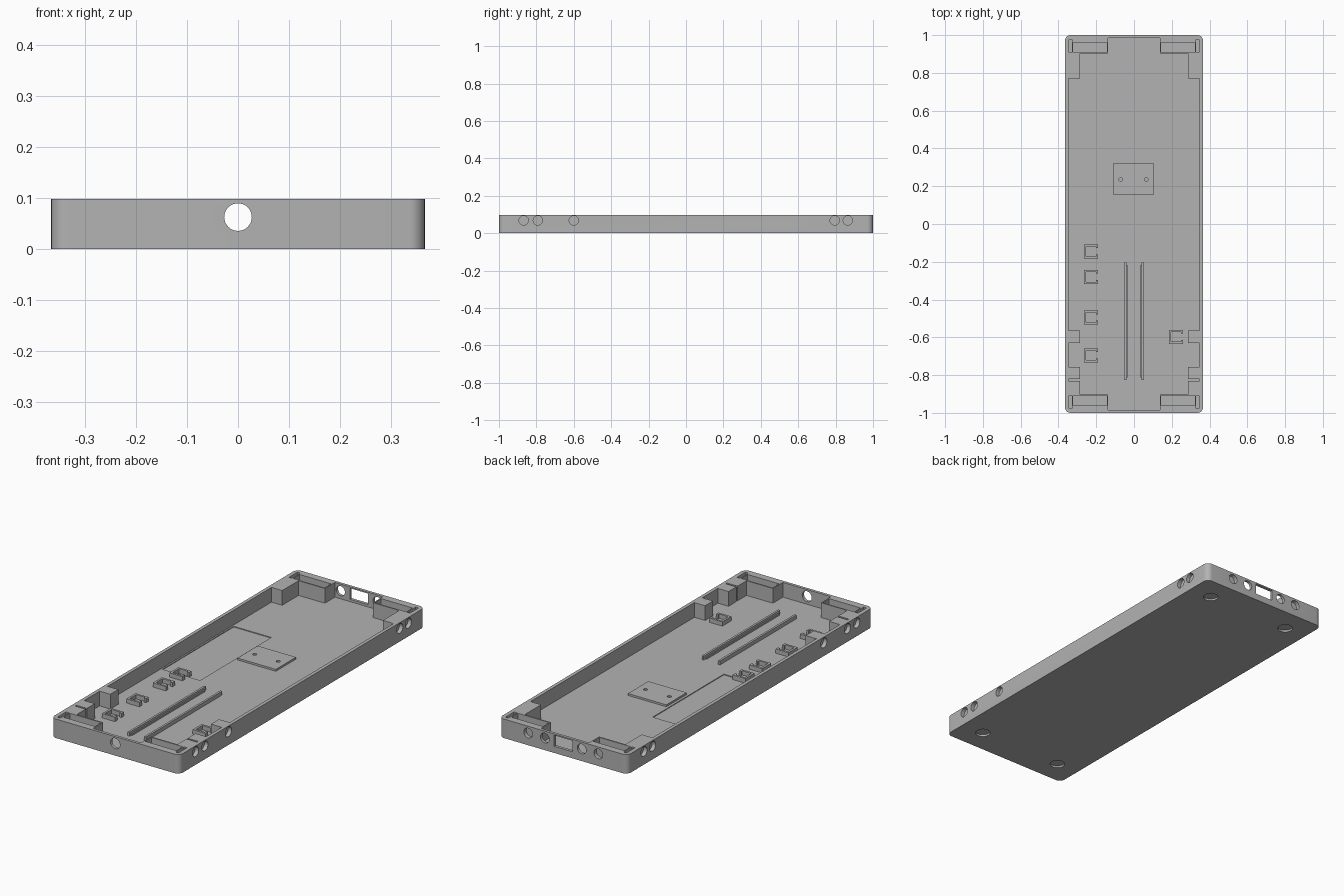
import bpy, bmesh, math
from mathutils import Matrix, Vector

if "Cube" in bpy.data.objects:
    bpy.data.objects.remove(bpy.data.objects["Cube"])

grey = bpy.data.materials.new("mid_grey")
grey.diffuse_color = (0.45, 0.45, 0.45, 1)
grey.use_nodes = True
grey.node_tree.nodes["Principled BSDF"].inputs["Base Color"].default_value = grey.diffuse_color

W, L, H, FLOOR = 0.366, 1.0, 0.098, 0.022   # half width, half length, height, floor top


def finish(bm, name):
    bmesh.ops.recalc_face_normals(bm, faces=bm.faces)
    mesh = bpy.data.meshes.new(name)
    bm.to_mesh(mesh)
    bm.free()
    mesh.materials.append(grey)
    ob = bpy.data.objects.new(name, mesh)
    bpy.context.collection.objects.link(ob)
    return ob


def prism(bm, pts, z0, z1):
    face = bm.faces.new([bm.verts.new((x, y, z0)) for x, y in pts])
    ext = bmesh.ops.extrude_face_region(bm, geom=[face])
    verts = [v for v in ext["geom"] if isinstance(v, bmesh.types.BMVert)]
    bmesh.ops.translate(bm, verts=verts, vec=(0, 0, z1 - z0))


def box(bm, x0, x1, y0, y1, z0, z1):
    prism(bm, [(x0, y0), (x1, y0), (x1, y1), (x0, y1)], z0, z1)


def cylinder(bm, centre, axis, r, depth):
    rot = Vector((0, 0, 1)).rotation_difference(Vector(axis)).to_matrix().to_4x4()
    bmesh.ops.create_cone(bm, cap_ends=True, segments=32, radius1=r, radius2=r,
                          depth=depth, matrix=Matrix.Translation(centre) @ rot)


def rounded_rect(hx, hy, r, steps=8):
    pts = []
    for k, (sx, sy) in enumerate([(1, 1), (-1, 1), (-1, -1), (1, -1)]):
        for i in range(steps + 1):
            a = math.pi / 2 * (k + i / steps)
            pts.append((sx * (hx - r) + r * math.cos(a), sy * (hy - r) + r * math.sin(a)))
    return pts


def cut(target, cutter):
    mod = target.modifiers.new("cut", 'BOOLEAN')
    mod.operation, mod.solver, mod.object = 'DIFFERENCE', 'EXACT', cutter
    bpy.context.view_layer.objects.active = target
    bpy.ops.object.modifier_apply(modifier=mod.name)
    bpy.data.objects.remove(cutter, do_unlink=True)


# outer slab with rounded corners
bm = bmesh.new()
prism(bm, rounded_rect(W, L, 0.03), 0, H)
tray = finish(bm, "tray")

# main cavity, whose outline leaves the bosses along the walls
IN, BOSS = 0.348, 0.287
half = [(0.137, 0.985), (0.137, 0.903), (BOSS, 0.903), (BOSS, 0.77), (IN, 0.77),
        (IN, -0.565), (BOSS, -0.565), (BOSS, -0.63), (IN, -0.63), (IN, -0.756),
        (BOSS, -0.756), (BOSS, -0.82), (IN, -0.82), (IN, -0.83), (BOSS, -0.83),
        (BOSS, -0.903), (0.137, -0.903), (0.137, -0.985)]
bm = bmesh.new()
prism(bm, half + [(-x, y) for x, y in reversed(half)], FLOOR, H + 0.1)
cut(tray, finish(bm, "cavity_cutter"))

# holes and pockets
bm = bmesh.new()
for s in (-1, 1):
    for y in (-0.868, -0.792, -0.6, 0.795, 0.865):          # side holes
        cylinder(bm, (s * (W + 0.01), y, 0.068), (1, 0, 0), 0.025, 0.06)
    cylinder(bm, (s * 0.105, 1, 0.0625), (0, 1, 0), 0.025, 0.08)   # open end holes
    cylinder(bm, (s * 0.2, 1, 0.0625), (0, 1, 0), 0.025, 0.04)     # blind end holes
    for t in (-1, 1):
        cylinder(bm, (s * 0.24, t * 0.875, 0), (0, 0, 1), 0.036, 0.02)   # foot recesses
        for x0, x1, y0, y1 in ((0.143, 0.322, 0.91, 0.962), (0.328, 0.345, 0.908, 0.978)):
            xs, ys = sorted((s * x0, s * x1)), sorted((t * y0, t * y1))
            box(bm, *xs, *ys, 0.066, H + 0.05)               # corner pockets
cylinder(bm, (0, -1, 0.0625), (0, 1, 0), 0.027, 0.08)        # front hole
box(bm, -0.052, 0.052, 0.95, 1.05, 0.034, 0.091)             # end socket
box(bm, -0.34, -0.125, -0.13, 0.45, FLOOR - 0.004, FLOOR + 0.02)   # shallow floor recess
cut(tray, finish(bm, "hole_cutter"))

# mounting plate with two screw holes
bm = bmesh.new()
box(bm, -0.112, 0.107, 0.155, 0.32, FLOOR - 0.005, FLOOR + 0.01)
plate = finish(bm, "mounting_plate")
bm = bmesh.new()
for x in (-0.07, 0.065):
    cylinder(bm, (x, 0.236, FLOOR + 0.01), (0, 0, 1), 0.01, 0.016)
cut(plate, finish(bm, "screw_cutter"))

# pair of long rails with low inner ledges
bm = bmesh.new()
for s in (-1, 1):
    xs = sorted((s * 0.041, s * 0.052))
    box(bm, *xs, -0.825, -0.203, FLOOR - 0.002, FLOOR + 0.02)
    xs = sorted((s * 0.035, s * 0.041))
    box(bm, *xs, -0.812, -0.217, FLOOR - 0.002, FLOOR + 0.008)
finish(bm, "rails")

# square switch holders, open on one side
for i, (cx, cy) in enumerate([(-0.227, -0.145), (-0.227, -0.28), (-0.227, -0.495),
                              (-0.227, -0.695), (0.222, -0.597)]):
    o, n, g = 0.037, 0.026, 0.017
    outline = [(o, g), (o, o), (-o, o), (-o, -o), (o, -o), (o, -g),
               (n, -g), (n, -n), (-n, -n), (-n, n), (n, n), (n, g)]
    bm = bmesh.new()
    prism(bm, [(cx + x, cy + y) for x, y in outline], FLOOR - 0.002, FLOOR + 0.022)
    finish(bm, f"switch_holder_{i + 1}")

# smooth the round walls, keep the edges sharp
for ob in bpy.context.collection.objects:
    ob.select_set(True)
bpy.context.view_layer.objects.active = tray
bpy.ops.object.shade_smooth_by_angle(angle=math.radians(30))
